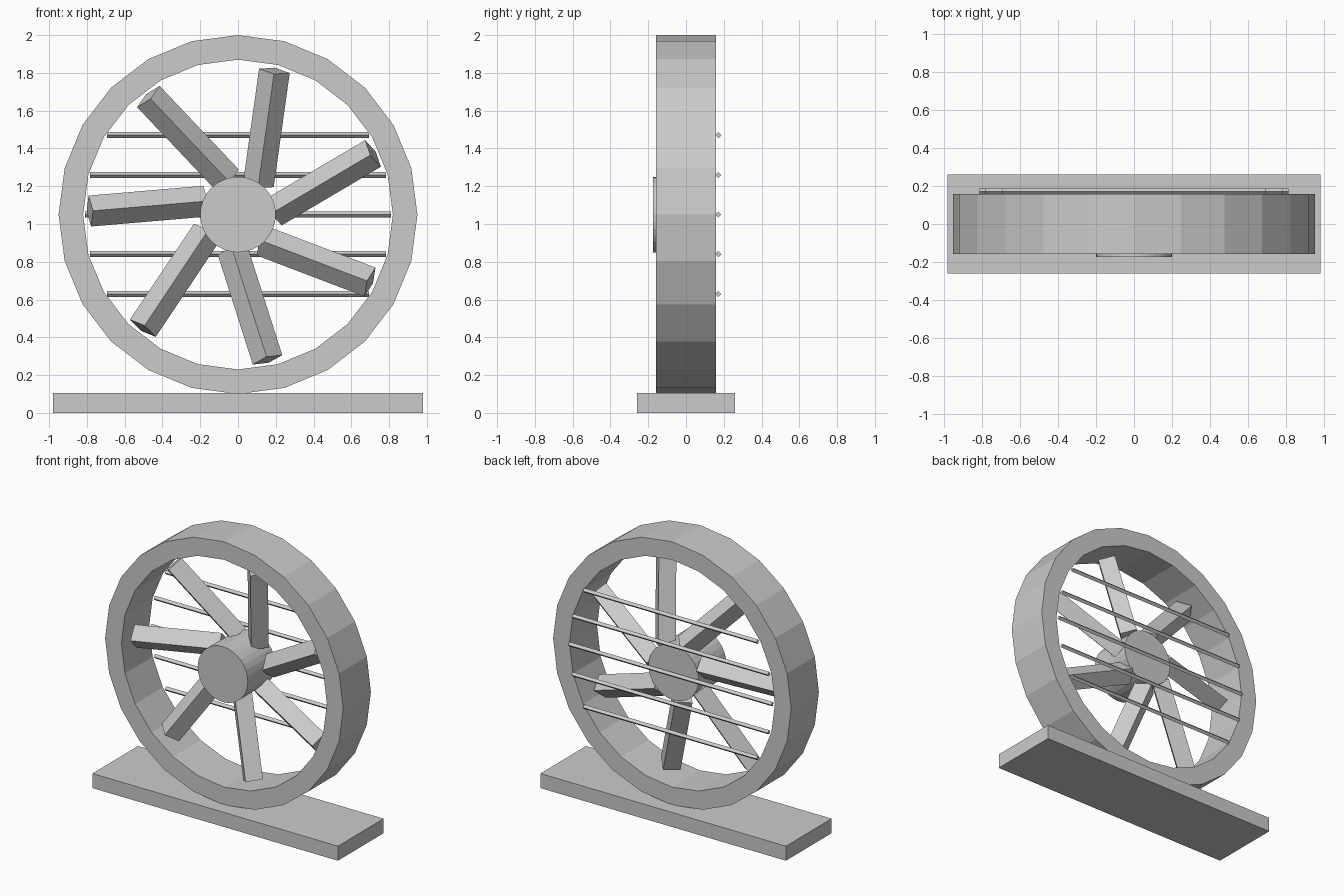
import bpy, math
from mathutils import Matrix, Vector

old = bpy.data.objects.get("Cube")
if old:
    bpy.data.objects.remove(old, do_unlink=True)

CENTRE_Z = 1.05

grey = bpy.data.materials.new("plain_grey")
grey.use_nodes = True
grey.diffuse_color = (0.6, 0.6, 0.6, 1)
grey.node_tree.nodes["Principled BSDF"].inputs["Base Color"].default_value = (0.6, 0.6, 0.6, 1)


def finish(name):
    obj = bpy.context.object
    obj.name = name
    obj.data.name = name
    obj.data.materials.append(grey)
    return obj


def prism(name, sides, radius, length, matrix):
    """Closed prism along local z, placed by a matrix."""
    bpy.ops.mesh.primitive_cylinder_add(vertices=sides, radius=radius, depth=length)
    obj = finish(name)
    obj.data.transform(matrix)
    return obj


# Base plate
bpy.ops.mesh.primitive_cube_add(size=1)
base = finish("base_plate")
base.data.transform(Matrix.Translation((0, 0, 0.0525)) @ Matrix.Diagonal((1.96, 0.52, 0.105, 1)))

# Faceted outer ring, swept from a rectangular section
SIDES = 24
section = [(0.95, -0.158), (0.95, 0.158), (0.82, 0.158), (0.82, -0.158)]
verts, faces = [], []
for i in range(SIDES):
    a = math.tau * i / SIDES
    verts += [(r * math.sin(a), y, CENTRE_Z + r * math.cos(a)) for r, y in section]
    j = (i + 1) % SIDES
    for k in range(4):
        m = (k + 1) % 4
        faces.append((i * 4 + k, i * 4 + m, j * 4 + m, j * 4 + k))
mesh = bpy.data.meshes.new("outer_ring")
mesh.from_pydata(verts, [], faces)
mesh.materials.append(grey)
ring = bpy.data.objects.new("outer_ring", mesh)
bpy.context.collection.objects.link(ring)

# Central hub
prism("hub", 32, 0.2, 0.316,
      Matrix.Translation((0, -0.016, CENTRE_Z)) @ Matrix.Rotation(math.pi / 2, 4, 'X'))

# Blades: square bars set on edge, leaning forward and offset to one side
BLADES = 7
LEAN = math.radians(12)
INNER, TIP = 0.17, 0.78
for i in range(BLADES):
    a = math.radians(8) + math.tau * i / BLADES
    outward = Vector((math.sin(a), 0, math.cos(a)))
    side = Vector((math.cos(a), 0, -math.sin(a)))
    axis = outward * math.cos(LEAN) - Vector((0, math.sin(LEAN), 0))
    depth = axis.cross(side)
    middle = (INNER + TIP) / 2
    y = -0.05 + (TIP - middle) * math.tan(LEAN)
    pos = outward * middle + side * 0.085 + Vector((0, y, CENTRE_Z))
    turn = Matrix((side, depth, axis)).transposed().to_4x4()
    prism(f"blade_{i + 1}", 4, 0.082, (TIP - INNER) / math.cos(LEAN),
          Matrix.Translation(pos) @ turn)

# Horizontal guard bars across the back
for i in range(-2, 3):
    dz = 0.21 * i
    half = math.sqrt(0.81 ** 2 - dz ** 2)
    prism(f"guard_bar_{i + 3}", 4, 0.016, 2 * half,
          Matrix.Translation((0, 0.171, CENTRE_Z + dz)) @ Matrix.Rotation(math.pi / 2, 4, 'Y'))
